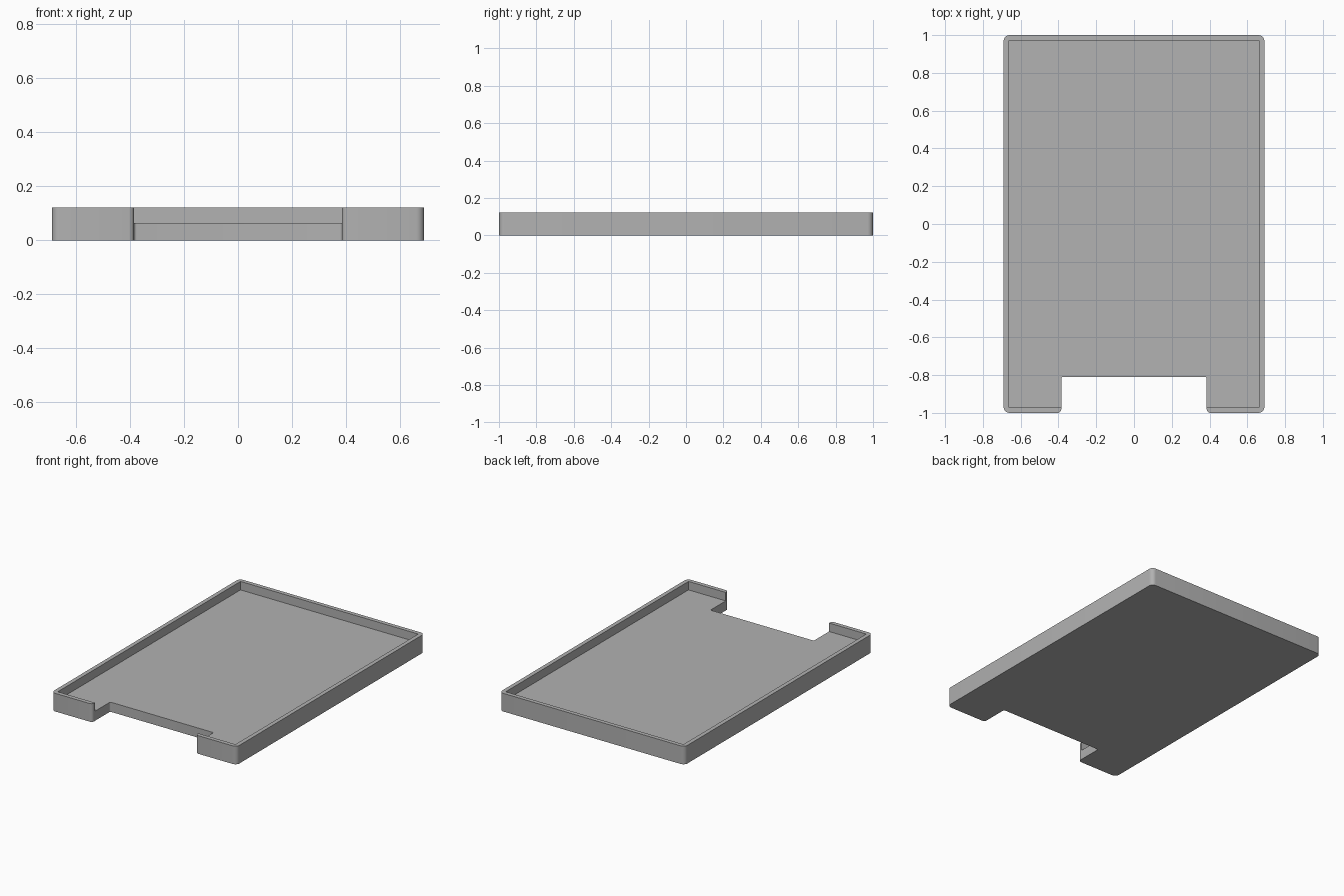
import bpy, bmesh, math
from mathutils import Vector

cube = bpy.data.objects.get("Cube")
if cube:
    bpy.data.objects.remove(cube, do_unlink=True)

WIDTH, LENGTH, HEIGHT = 0.69, 1.0, 0.122    # half width, half length, full height
WALL, FLOOR = 0.028, 0.065
NOTCH_X, NOTCH_Y = 0.385, -0.81

grey = bpy.data.materials.new("plain grey")
grey.use_nodes = True
colour = (0.445, 0.445, 0.445, 1)
grey.diffuse_color = colour
grey.node_tree.nodes["Principled BSDF"].inputs["Base Color"].default_value = colour


def rounded(corners, steps=6):
    """Round each (x, y, radius) right-angled corner of a closed outline."""
    points = []
    for i, (x, y, r) in enumerate(corners):
        p = Vector((x, y))
        a = (Vector(corners[i - 1][:2]) - p).normalized()
        b = (Vector(corners[(i + 1) % len(corners)][:2]) - p).normalized()
        centre = p + (a + b) * r
        for k in range(steps + 1):
            t = math.pi / 2 * k / steps
            points.append(centre - b * r * math.cos(t) - a * r * math.sin(t))
    return points


def prism(name, outline, bottom, top):
    """Extrude a flat outline into a solid."""
    bm = bmesh.new()
    base = bm.faces.new([bm.verts.new((x, y, bottom)) for x, y in outline])
    side = bmesh.ops.extrude_face_region(bm, geom=[base])["geom"]
    verts = [v for v in side if isinstance(v, bmesh.types.BMVert)]
    bmesh.ops.translate(bm, vec=(0, 0, top - bottom), verts=verts)
    bmesh.ops.recalc_face_normals(bm, faces=bm.faces)
    mesh = bpy.data.meshes.new(name)
    bm.to_mesh(mesh)
    bm.free()
    mesh.materials.append(grey)
    obj = bpy.data.objects.new(name, mesh)
    bpy.context.collection.objects.link(obj)
    return obj


# Tray body: rounded rectangle with a notch in the front edge
right_half = [(NOTCH_X, NOTCH_Y, 0.01), (NOTCH_X, -LENGTH, 0.02),
              (WIDTH, -LENGTH, 0.03), (WIDTH, LENGTH, 0.03)]
left_half = [(-x, y, r) for x, y, r in reversed(right_half)]
tray = prism("tray", rounded(right_half + left_half), 0, HEIGHT)

# Square-cornered recess that leaves the floor and the rim
ix, iy = WIDTH - WALL, LENGTH - WALL
cutter = prism("recess_cutter", [(-ix, -iy), (ix, -iy), (ix, iy), (-ix, iy)],
               FLOOR, HEIGHT + 0.1)
cutter.hide_render = True
cutter.hide_viewport = True
cutter.display_type = 'WIRE'
recess = tray.modifiers.new("recess", 'BOOLEAN')
recess.operation = 'DIFFERENCE'
recess.solver = 'EXACT'
recess.object = cutter

# Smooth the rounded corners, keep the other edges sharp
bpy.ops.object.select_all(action='DESELECT')
tray.select_set(True)
bpy.context.view_layer.objects.active = tray
bpy.ops.object.modifier_apply(modifier="recess")
bpy.data.objects.remove(cutter, do_unlink=True)
bpy.ops.object.shade_smooth_by_angle(angle=math.radians(30))
